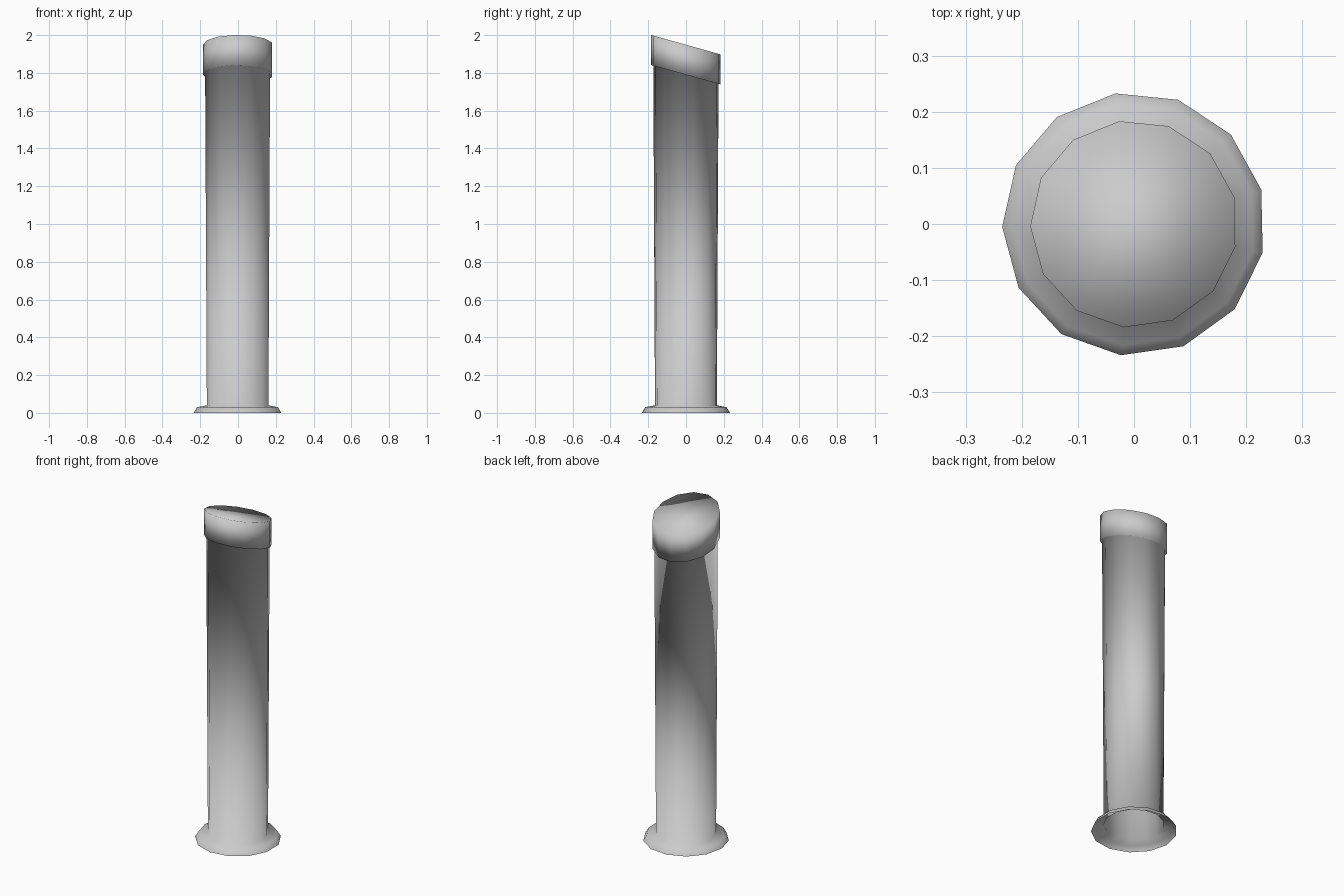
import bpy, bmesh, math

if "Cube" in bpy.data.objects:
    bpy.data.objects.remove(bpy.data.objects["Cube"])

SIDES = 13
PHASE = math.radians(181.2)
SLOPE = -0.28   # cap plane drops toward the back

# profile from floor to cap: radius, height, tilt
PROFILE = [
    (0.235, 0.0, 0.0),        # flange foot
    (0.217, 0.03, 0.0),       # flange shoulder
    (0.165, 0.04, 0.0),       # column foot
    (0.174, 1.79, SLOPE),     # column top, under the cap
    (0.185, 1.79, SLOPE),     # cap lower rim
    (0.185, 1.949, SLOPE),    # cap upper rim
]

# bollard: open-bottomed hollow shell, lofted ring by ring
bm = bmesh.new()
rings = []
for r, z, tilt in PROFILE:
    ring = []
    for i in range(SIDES):
        a = PHASE + math.tau * i / SIDES
        x, y = r * math.cos(a), r * math.sin(a)
        ring.append(bm.verts.new((x, y, z + tilt * y)))
    rings.append(ring)
for lo, hi in zip(rings, rings[1:]):
    for i in range(SIDES):
        j = (i + 1) % SIDES
        bm.faces.new((lo[i], lo[j], hi[j], hi[i]))

# slanted lid
bm.faces.new(rings[-1])

for f in bm.faces:
    f.smooth = True
mesh = bpy.data.meshes.new("bollard_post")
bm.to_mesh(mesh)
bm.free()
post = bpy.data.objects.new("bollard_post", mesh)
bpy.context.collection.objects.link(post)
